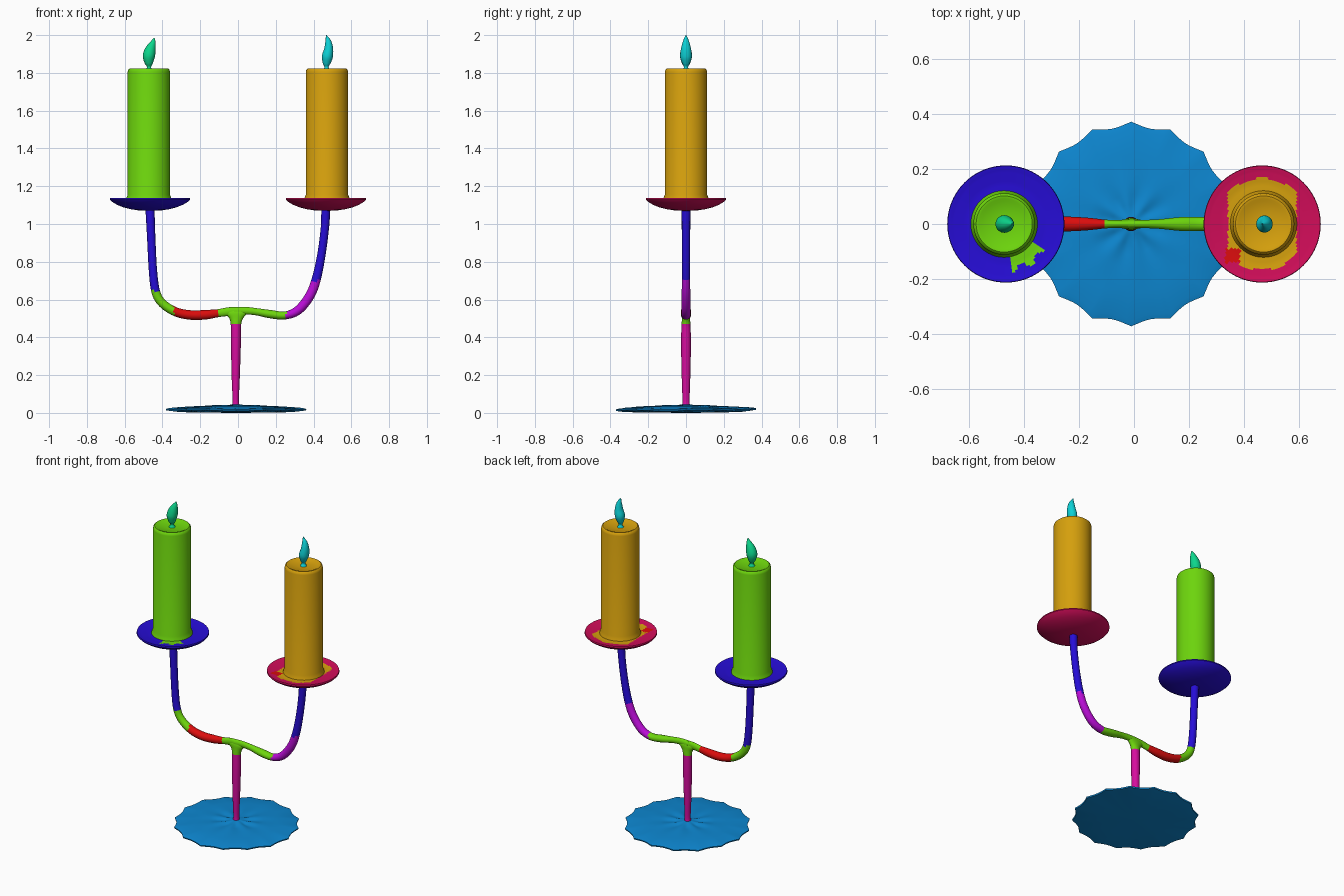
import bpy, bmesh, math
from mathutils import Vector

cube = bpy.data.objects.get("Cube")
if cube:
    bpy.data.objects.remove(cube, do_unlink=True)


def material(name, srgb):
    m = bpy.data.materials.new(name)
    m.use_nodes = True
    col = [c / 12.92 if c < 0.04 else ((c + 0.055) / 1.055) ** 2.4 for c in srgb] + [1]
    m.diffuse_color = col
    m.node_tree.nodes["Principled BSDF"].inputs["Base Color"].default_value = col
    return m


GREEN = material("lime green", (0.43, 0.84, 0.05))
ORANGE = material("amber", (0.84, 0.63, 0.05))
BLUE = material("violet blue", (0.15, 0.05, 0.84))
CRIMSON = material("crimson", (0.82, 0.05, 0.35))
SKY = material("sky blue", (0.05, 0.53, 0.82))
TEAL = material("sea green", (0.05, 0.84, 0.55))
CYAN = material("cyan", (0.05, 0.82, 0.84))
RED = material("red", (0.86, 0.05, 0.05))
PURPLE = material("purple", (0.73, 0.05, 0.84))
MAGENTA = material("magenta", (0.84, 0.05, 0.62))


def finish(name, bm, mats, rule=None, angle=40):
    """Turn a bmesh into a smooth shaded object; rule picks a material per face."""
    bmesh.ops.recalc_face_normals(bm, faces=bm.faces)
    if rule:
        for f in bm.faces:
            f.material_index = rule(f.calc_center_median(), f.normal)
    me = bpy.data.meshes.new(name)
    bm.to_mesh(me)
    bm.free()
    ob = bpy.data.objects.new(name, me)
    bpy.context.collection.objects.link(ob)
    for m in mats:
        me.materials.append(m)
    bpy.ops.object.select_all(action="DESELECT")
    ob.select_set(True)
    bpy.context.view_layer.objects.active = ob
    bpy.ops.object.shade_smooth_by_angle(angle=math.radians(angle))
    return ob


def skin(bm, rings):
    """Bridge successive rings of points and cap both ends."""
    loops = [[bm.verts.new(p) for p in ring] for ring in rings]
    n = len(loops[0])
    for a, b in zip(loops, loops[1:]):
        for i in range(n):
            j = (i + 1) % n
            bm.faces.new((a[i], a[j], b[j], b[i]))
    for end in (loops[0], loops[-1]):
        bm.faces.new(end)


def lathe(name, profile, cx, mats, rule=None, n=64, wobble=None):
    """Spin (radius, z) points about a vertical axis; wobble alters (r, z) by angle."""
    bm = bmesh.new()
    rings = []
    for r, z in profile:
        ring = []
        for i in range(n):
            a = math.tau * i / n
            rr, zz = wobble(r, z, a) if wobble else (r, z)
            ring.append((cx + rr * math.cos(a), rr * math.sin(a), zz))
        rings.append(ring)
    skin(bm, rings)
    return finish(name, bm, mats, rule)


def smooth_path(points, steps=6):
    """Catmull-Rom interpolation of point tuples."""
    pts = [Vector(p) for p in points]
    pts = [pts[0]] + pts + [pts[-1]]
    out = []
    for a, b, c, d in zip(pts, pts[1:], pts[2:], pts[3:]):
        for k in range(steps):
            t = k / steps
            out.append(0.5 * (2 * b + (c - a) * t + (2 * a - 5 * b + 4 * c - d) * t ** 2
                              + (3 * b - a - 3 * c + d) * t ** 3))
    return out + [pts[-1]]


def tube(name, points, mats, rule=None, n=20):
    """Sweep an oval along (x, z, in-plane radius, depth radius) points."""
    path = smooth_path(points)
    bm = bmesh.new()
    rings = []
    for i, (x, z, r, ry) in enumerate(path):
        a, b = path[max(i - 1, 0)], path[min(i + 1, len(path) - 1)]
        t = Vector((b[0] - a[0], b[1] - a[1])).normalized()
        ring = []
        for k in range(n):
            u = math.tau * k / n
            c, s = r * math.cos(u), ry * math.sin(u)
            ring.append((x - t.y * c, s, z + t.x * c))
        rings.append(ring)
    skin(bm, rings)
    return finish(name, bm, mats, rule, 60)


# Base: thin domed disc with a scalloped rim and folds around the stem
def base_wobble(r, z, a):
    lobe = abs(math.cos(8 * (a - math.pi / 16)))
    if r > 0.3:
        return r * (0.955 + 0.05 * (1 - lobe)), z + 0.003 * math.sin(5 * a)
    if 0.05 < r < 0.14 and z > 0.02:
        return r, z + 0.004 * math.sin(8 * a)
    return r, z


lathe("base", [(0.01, 0.0), (0.2, 0.002), (0.32, 0.007), (0.368, 0.013), (0.37, 0.021),
               (0.35, 0.026), (0.25, 0.034), (0.16, 0.038), (0.11, 0.038), (0.07, 0.038),
               (0.04, 0.042), (0.015, 0.046)], -0.01, [SKY], n=128, wobble=base_wobble)

# Stem with a flared top that meets the arms
tube("stem", [(-0.012, 0.035, 0.022, 0.022), (-0.012, 0.07, 0.017, 0.019),
              (-0.012, 0.2, 0.022, 0.023), (-0.011, 0.36, 0.026, 0.026),
              (-0.011, 0.46, 0.027, 0.024), (-0.01, 0.5, 0.036, 0.021),
              (-0.01, 0.53, 0.06, 0.018), (-0.01, 0.55, 0.04, 0.01)],
     [MAGENTA, GREEN], lambda c, n: int(c.z > 0.47))

# Arms, coloured in bands along their length
tube("right_arm", [(0.0, 0.538, 0.022, 0.016), (-0.05, 0.536, 0.023, 0.014),
                   (-0.105, 0.528, 0.021, 0.016), (-0.17, 0.52, 0.025, 0.023),
                   (-0.25, 0.518, 0.025, 0.027), (-0.33, 0.535, 0.024, 0.026),
                   (-0.4, 0.58, 0.023, 0.023), (-0.435, 0.64, 0.023, 0.022),
                   (-0.45, 0.75, 0.022, 0.022), (-0.459, 0.92, 0.022, 0.022),
                   (-0.466, 1.08, 0.024, 0.024)], [GREEN, RED, BLUE],
     lambda c, n: 2 if c.z > 0.645 else int(-0.34 < c.x < -0.105))
tube("left_arm", [(-0.02, 0.538, 0.022, 0.016), (0.04, 0.541, 0.02, 0.015),
                  (0.1, 0.535, 0.019, 0.018), (0.17, 0.523, 0.022, 0.025),
                  (0.25, 0.516, 0.021, 0.025), (0.32, 0.545, 0.024, 0.024),
                  (0.38, 0.62, 0.025, 0.023), (0.415, 0.71, 0.024, 0.022),
                  (0.442, 0.84, 0.022, 0.022), (0.46, 0.98, 0.022, 0.022),
                  (0.465, 1.08, 0.024, 0.024)], [GREEN, PURPLE, BLUE],
     lambda c, n: 2 if c.z > 0.70 else int(c.x > 0.255))

# Drip plates, with spilled wax marked on their upper faces
PLATE_X = 0.466
plate = [(0.02, 1.07), (0.06, 1.072), (0.1, 1.078), (0.14, 1.088), (0.175, 1.102),
         (0.2, 1.117), (0.213, 1.13), (0.211, 1.138), (0.202, 1.137)]
plate += [(0.195 - 0.008 * i, 1.135 - 0.001 * min(i, 6)) for i in range(13)] + [(0.02, 1.128)]


def right_spill(c, n):
    x, y = c.x + PLATE_X, c.y
    a = math.degrees(math.atan2(y, x))
    edge = 0.165 - 0.012 * math.sin(a * 0.25)
    return int(n.z > 0.5 and -82 < a < -33 and math.hypot(x, y) < edge)


def left_spill(c, n):
    x, y = c.x - PLATE_X, c.y
    if n.z < 0.5:
        return 0
    if -0.135 < x < -0.08 and -0.14 < y < -0.09:
        return 2
    edge = 0.166 + 0.006 * math.sin(9 * math.atan2(y, x))
    return int(abs(x) < 0.125 and math.hypot(x, y) < edge)


lathe("right_plate", plate, -PLATE_X, [BLUE, GREEN], right_spill, n=96)
lathe("left_plate", plate, PLATE_X, [CRIMSON, ORANGE, RED], left_spill, n=96)

# Candles with softly rounded tops and a small foot of wax
candle = [(0.02, 1.125), (0.122, 1.126), (0.119, 1.138), (0.112, 1.155), (0.112, 1.805),
          (0.109, 1.817), (0.102, 1.823), (0.092, 1.822), (0.082, 1.816), (0.02, 1.814)]
for side, x, mat in (("right", -0.472, GREEN), ("left", 0.471, ORANGE)):
    lathe(side + "_candle", candle, x, [mat], n=48)

# Flames: teardrops leaning in different ways
tube("right_flame", [(-0.471, 1.81, 0.022, 0.022), (-0.471, 1.83, 0.011, 0.011),
                     (-0.472, 1.852, 0.022, 0.022), (-0.472, 1.888, 0.032, 0.032),
                     (-0.463, 1.925, 0.028, 0.027), (-0.45, 1.96, 0.015, 0.015),
                     (-0.443, 1.985, 0.002, 0.002)], [TEAL])
tube("left_flame", [(0.469, 1.81, 0.022, 0.022), (0.469, 1.83, 0.011, 0.011),
                    (0.469, 1.85, 0.02, 0.02), (0.473, 1.885, 0.029, 0.031),
                    (0.48, 1.925, 0.024, 0.027), (0.478, 1.965, 0.016, 0.017),
                    (0.467, 2.0, 0.002, 0.002)], [CYAN])
